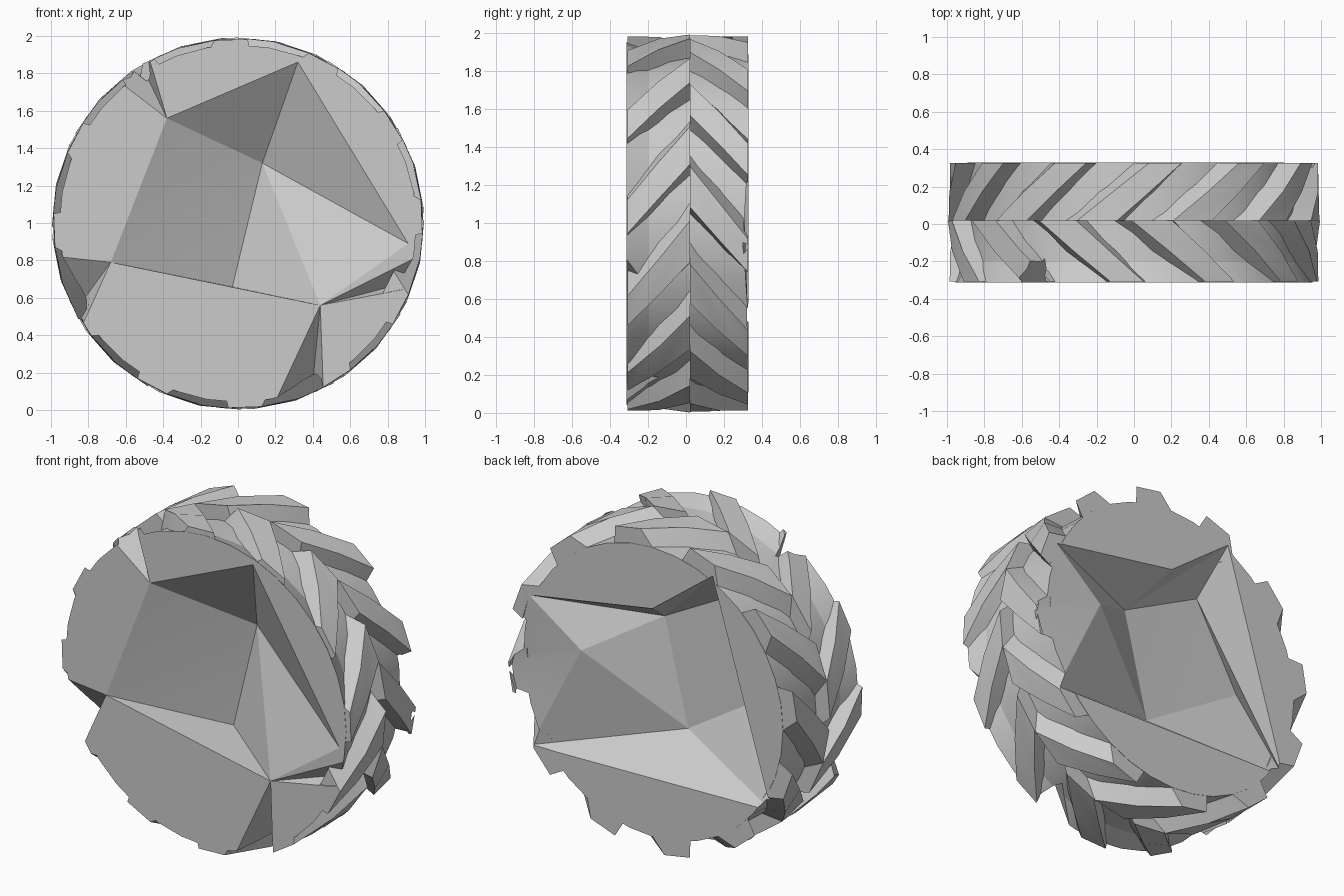
import bpy, bmesh, math
from mathutils import Vector

if "Cube" in bpy.data.objects:
    bpy.data.objects.remove(bpy.data.objects["Cube"], do_unlink=True)

CENTRE_Z = 0.997
LUGS = 12
FRONT_Y, BACK_Y = -0.312, 0.328

grey = bpy.data.materials.new("plain_grey")
grey.use_nodes = True
colour = (0.6, 0.6, 0.6, 1)
grey.diffuse_color = colour
grey.node_tree.nodes["Principled BSDF"].inputs["Base Color"].default_value = colour


def polar(angle, radius, y):
    return Vector((radius * math.cos(angle), y, CENTRE_Z + radius * math.sin(angle)))


def finish(name, bm):
    bmesh.ops.recalc_face_normals(bm, faces=bm.faces)
    mesh = bpy.data.meshes.new(name)
    bm.to_mesh(mesh)
    bm.free()
    mesh.materials.append(grey)
    obj = bpy.data.objects.new(name, mesh)
    bpy.context.collection.objects.link(obj)
    return obj


def loft(bm, sections):
    # Closed solid through matching cross-sections
    rings = [[bm.verts.new(p) for p in s] for s in sections]
    n = len(rings[0])
    for a, b in zip(rings, rings[1:]):
        for i in range(n):
            j = (i + 1) % n
            bm.faces.new((a[i], a[j], b[j], b[i]))
    bm.faces.new(rings[0])
    bm.faces.new(rings[-1][::-1])


def recess(name, points, faces, opening, lid_y):
    # Cutter made of a faceted floor, closed by straight walls and a flat lid
    bm = bmesh.new()
    verts = {k: bm.verts.new(p) for k, p in points.items()}
    for f in faces.split():
        bm.faces.new([verts[k] for k in f])
    lid = [bm.verts.new((verts[k].co.x, lid_y, verts[k].co.z)) for k in opening]
    for i, k in enumerate(opening):
        j = (i + 1) % len(opening)
        bm.faces.new((verts[k], verts[opening[j]], lid[j], lid[i]))
    bm.faces.new(lid)
    obj = finish(name, bm)
    obj.hide_render = True
    return obj


def notch(name, tip, side_a, side_b, depth):
    # Wedge cutter narrowing to the tip, deepest close to its second side
    x, z = (0.25 * a + 0.75 * b for a, b in zip(side_a, side_b))
    points = {"t": (tip[0], FRONT_Y, tip[1]), "a": (side_a[0], FRONT_Y, side_a[1]),
              "b": (side_b[0], FRONT_Y, side_b[1]), "d": (x, depth, z)}
    return recess(name, points, "tad tdb adb", "tab", -0.36)


def select_only(obj):
    bpy.ops.object.select_all(action='DESELECT')
    obj.select_set(True)
    bpy.context.view_layer.objects.active = obj


def cut(obj, cutters):
    select_only(obj)
    for c in cutters:
        mod = obj.modifiers.new("cut", 'BOOLEAN')
        mod.operation = 'DIFFERENCE'
        mod.solver = 'EXACT'
        mod.object = c
        bpy.ops.object.modifier_apply(modifier=mod.name)


def tread_half(name, rim_y, phase, twist):
    # Slanted lugs: steep on one side, gentle on the other
    bm = bmesh.new()
    for k in range(LUGS):
        start = math.radians(phase) + math.tau * k / LUGS
        sections = []
        for t in (0, 0.5, 1):
            a = start + twist * t
            y = rim_y + (0.02 - rim_y) * t
            top = 0.987 + 0.008 * t
            sections.append([polar(a - 0.04, 0.87, y), polar(a, top, y),
                             polar(a + 0.18 + 0.04 * t, top, y),
                             polar(a + 0.28 + 0.08 * t, 0.87, y)])
        loft(bm, sections)
    return finish(name, bm)


# Wheel body, wider at the front rim
bm = bmesh.new()
loft(bm, [[polar(math.tau * i / 36, r, y) for i in range(36)]
          for r, y in ((0.955, FRONT_Y), (0.91, -0.2), (0.9, 0.02), (0.89, BACK_Y))])
body = finish("wheel_body", bm)

# Chevron tread, ends just inside the caps
back_tread = tread_half("back_tread", BACK_Y - 0.002, 75, 0.35)
front_tread = tread_half("front_tread", FRONT_Y + 0.004, 87, 0.37)

# Faceted front recess
front_points = {"A": (-0.38, FRONT_Y, 1.56), "B": (0.32, FRONT_Y, 1.86),
                "D": (0.91, FRONT_Y, 0.89), "E": (0.44, FRONT_Y, 0.56),
                "G": (-0.68, FRONT_Y, 0.79),
                "C": (0.13, 0, 1.32), "F": (-0.03, 0, 0.66)}
front_cut = recess("front_recess_cutter", front_points,
                   "ABC BDC CDE CEF EGF GAC GCF", "ABDEG", -0.36)

# Faceted back recess with a raised ridge near the rim
back_points = {"H": (-0.41, BACK_Y, 1.82), "W": (0.0, BACK_Y, 1.51),
               "N": (0.84, BACK_Y, 1.37), "P": (0.98, 0.3, 0.88),
               "M": (0.83, BACK_Y, 0.45), "L": (-0.81, BACK_Y, 0.48),
               "J": (0.5, 0.305, 1.11), "S": (0.11, 0.05, 1.33),
               "T": (-0.05, 0.05, 0.68), "R": (-0.44, 0.02, 1.62),
               "U": (-0.72, 0.03, 1.1)}
back_cut = recess("back_recess_cutter", back_points,
                  "WHS HRS HLR LUR SRT RUT LTU MTL STJ TMJ NJS WSN NPJ PMJ",
                  "HWNPML", 0.36)

# Wedge notches broken out of the front rim
notches = [
    notch("left_notch_cutter", (-0.68, 0.79), (-1.06, 0.83), (-0.9, 0.3), -0.02),
    notch("lower_notch_cutter", (0.44, 0.56), (0.16, -0.04), (0.46, 0.0), -0.05),
    notch("upper_notch_cutter", (-0.38, 1.56), (-0.68, 1.79), (-0.48, 1.9), -0.12),
    notch("side_notch_cutter", (0.44, 0.56), (0.96, 0.82), (0.97, 0.66), -0.18),
]

cut(body, [front_cut, back_cut] + notches)
cut(front_tread, [front_cut] + notches[:3])
cut(back_tread, [back_cut])
for c in [front_cut, back_cut] + notches:
    bpy.data.objects.remove(c, do_unlink=True)

for obj, angle in ((body, 11), (front_tread, 25), (back_tread, 25)):
    select_only(obj)
    bpy.ops.object.shade_smooth_by_angle(angle=math.radians(angle))
